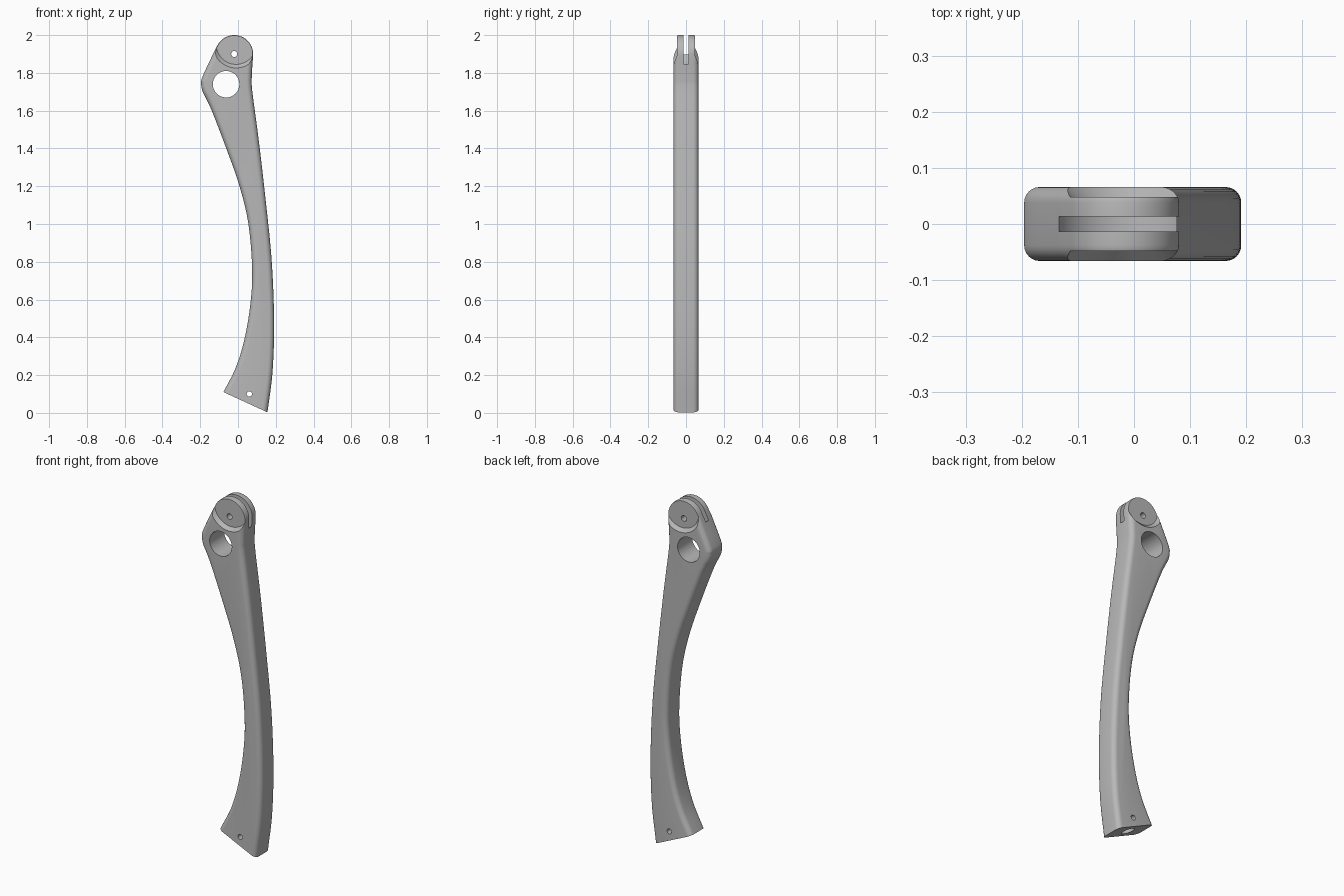
import bpy, bmesh, math
from mathutils import Vector

cube = bpy.data.objects.get("Cube")
if cube:
    bpy.data.objects.remove(cube, do_unlink=True)

HALF = 0.066            # half thickness of the arm
ROUND = 0.028           # rounding of the long edges
PIVOT = (-0.02, 1.90)   # centre of the rounded head
RECESS = (-0.01, 1.95)  # centre of the head recesses and slot

grey = bpy.data.materials.new("satin grey")
grey.use_nodes = True
colour = (0.48, 0.48, 0.48, 1)
grey.diffuse_color = colour
grey.node_tree.nodes["Principled BSDF"].inputs["Base Color"].default_value = colour


def smooth_path(points, steps=8):
    """Catmull-Rom curve through the points."""
    pts = [Vector(p) for p in points]
    pts = [2 * pts[0] - pts[1]] + pts + [2 * pts[-1] - pts[-2]]
    out = []
    for a, b, c, d in zip(pts, pts[1:], pts[2:], pts[3:]):
        for i in range(steps):
            t = i / steps
            out.append(0.5 * (2 * b + (c - a) * t + (2 * a - 5 * b + 4 * c - d) * t * t
                              + (3 * b - a - 3 * c + d) * t ** 3))
    return out + [pts[-2]]


def cutter(start, end, r1, r2=None, sides=64):
    """Round cutter running from start to end."""
    start, end = Vector(start), Vector(end)
    axis = end - start
    bpy.ops.mesh.primitive_cone_add(vertices=sides, radius1=r1, radius2=r2 or r1,
                                    depth=axis.length, location=(start + end) / 2,
                                    rotation=axis.to_track_quat('Z', 'Y').to_euler())
    obj = bpy.context.object
    obj.name = "cutter"
    obj.hide_render = True
    return obj


def cross_cutter(centre, radius, half=0.2, sides=64):
    x, z = centre
    return cutter((x, -half, z), (x, half, z), radius, sides=sides)


# Outline: right edge upward, round head, left edge downward
right_edge = smooth_path([(0.156, 0.003), (0.183, 0.22), (0.191, 0.49), (0.178, 0.81),
                          (0.146, 1.13), (0.109, 1.45), (0.076, 1.70), (0.073, 1.78), (0.079, 1.88)])
head = [Vector((PIVOT[0] + 0.1 * math.cos(math.radians(a)),
                PIVOT[1] + 0.1 * math.sin(math.radians(a)))) for a in range(0, 156, 5)]
left_edge = smooth_path([(-0.13, 1.905), (-0.188, 1.78), (-0.195, 1.74), (-0.187, 1.70),
                         (-0.167, 1.66), (-0.135, 1.59), (-0.062, 1.40), (0.008, 1.20),
                         (0.055, 1.0), (0.075, 0.76), (0.066, 0.58), (0.034, 0.39),
                         (-0.012, 0.24), (-0.077, 0.11)])
outline = right_edge + head + left_edge

# Arm body: extruded outline with rounded long edges and a sharp foot
bm = bmesh.new()
front = bm.faces.new([bm.verts.new((p.x, -HALF, p.y)) for p in outline])
sweep = bmesh.ops.extrude_face_region(bm, geom=[front])
for v in sweep["geom"]:
    if isinstance(v, bmesh.types.BMVert):
        v.co.y = HALF
bmesh.ops.recalc_face_normals(bm, faces=bm.faces)
rims = [e for e in bm.edges
        if abs(e.verts[0].co.y - e.verts[1].co.y) < 1e-5
        and max(v.co.z for v in e.verts) - min(v.co.z for v in e.verts) < 0.2
        and not all(v.co.z < 0.12 and v.co.x in (min(w.co.x for w in e.verts), max(w.co.x for w in e.verts))
                    and e.calc_length() > 0.2 for v in e.verts)]
bmesh.ops.bevel(bm, geom=rims, offset=ROUND, segments=6, profile=0.5,
                affect='EDGES', clamp_overlap=False)
bmesh.ops.recalc_face_normals(bm, faces=bm.faces)
mesh = bpy.data.meshes.new("lever_arm")
bm.to_mesh(mesh)
bm.free()
arm = bpy.data.objects.new("lever_arm", mesh)
bpy.context.collection.objects.link(arm)
mesh.materials.append(grey)

# Sloped recesses on both sides of the head
cutters = []
for side in (-1, 1):
    x, z = RECESS
    cutters.append(cutter((x, side * 0.048, z), (x, side * 0.088, z), 0.105, 0.147))

# Head slot, large opening, pivot hole and foot pin hole
cutters.append(cross_cutter(RECESS, 0.135, half=0.013))
cutters.append(cross_cutter((-0.063, 1.74), 0.07))
cutters.append(cross_cutter(PIVOT, 0.016, sides=32))
cutters.append(cross_cutter((0.06, 0.10), 0.014, sides=32))

# Socket in the slanted foot
foot = Vector((0.04, 0, 0.057))
inward = Vector((0.417, 0, 0.909))
cutters.append(cutter(foot - inward * 0.05, foot + inward * 0.12, 0.035))

bpy.ops.object.select_all(action='DESELECT')
bpy.context.view_layer.objects.active = arm
arm.select_set(True)
for tool in cutters:
    mod = arm.modifiers.new("cut", 'BOOLEAN')
    mod.operation = 'DIFFERENCE'
    mod.solver = 'EXACT'
    mod.object = tool
    bpy.ops.object.modifier_apply(modifier=mod.name)
    bpy.data.objects.remove(tool, do_unlink=True)

bpy.ops.object.shade_smooth_by_angle(angle=math.radians(30))
